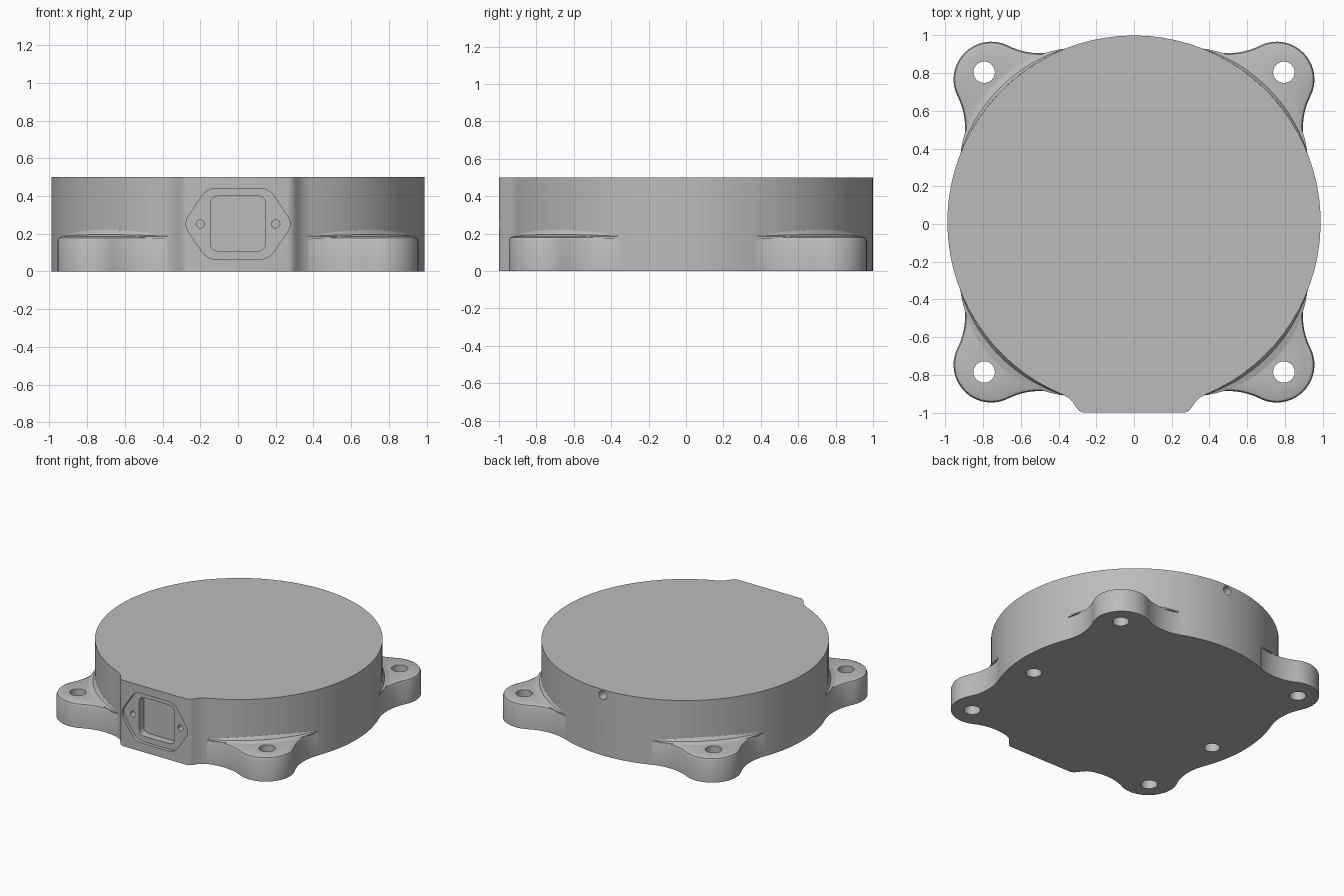
import bpy, bmesh
from math import sin, cos, acos, atan2, radians, pi, hypot
from mathutils import Vector

cube = bpy.data.objects.get("Cube")
if cube:
    bpy.data.objects.remove(cube, do_unlink=True)

metal = bpy.data.materials.new("grey_metal")
metal.use_nodes = True
COLOUR = (0.5, 0.5, 0.5, 1)
metal.diffuse_color = COLOUR
metal.node_tree.nodes["Principled BSDF"].inputs["Base Color"].default_value = COLOUR

CY = 0.01        # centre of the round housing
R = 0.99         # housing radius
HEIGHT = 0.5
FLANGE = 0.185   # ear height


def finish(name, bm):
    bmesh.ops.recalc_face_normals(bm, faces=bm.faces)
    mesh = bpy.data.meshes.new(name)
    bm.to_mesh(mesh)
    bm.free()
    mesh.materials.append(metal)
    ob = bpy.data.objects.new(name, mesh)
    bpy.context.collection.objects.link(ob)
    return ob


def prism(name, points, low, high, axis="z", bevel=0):
    """Extrude a 2D outline along z, or along y for outlines in x and z."""
    place = (lambda p, t: (p[0], p[1], t)) if axis == "z" else (lambda p, t: (p[0], t, p[1]))
    bm = bmesh.new()
    bottom = [bm.verts.new(place(p, low)) for p in points]
    top = [bm.verts.new(place(p, high)) for p in points]
    bm.faces.new(bottom)
    cap = bm.faces.new(top)
    n = len(points)
    for i in range(n):
        j = (i + 1) % n
        bm.faces.new((bottom[i], bottom[j], top[j], top[i]))
    bmesh.ops.recalc_face_normals(bm, faces=bm.faces)
    if bevel:
        bmesh.ops.bevel(bm, geom=list(cap.edges), offset=bevel, segments=2,
                        profile=0.5, affect="EDGES")
    return finish(name, bm)


def arc(cx, cy, r, start, end, steps):
    return [(cx + r * cos(start + (end - start) * i / steps),
             cy + r * sin(start + (end - start) * i / steps)) for i in range(steps + 1)]


def circle(cx, cy, r, n=24):
    return arc(cx, cy, r, 0, 2 * pi * (n - 1) / n, n - 1)


def rounded(points, r, steps=4):
    """Round each corner of a polygon with a short curve."""
    result = []
    for i, p in enumerate(points):
        p = Vector(p)
        a = p + (Vector(points[i - 1]) - p).normalized() * r
        b = p + (Vector(points[(i + 1) % len(points)]) - p).normalized() * r
        for k in range(steps + 1):
            t = k / steps
            result.append(tuple(a * (1 - t) ** 2 + p * 2 * t * (1 - t) + b * t * t))
    return result


def cut(ob, cutter):
    mod = ob.modifiers.new("cut", "BOOLEAN")
    mod.operation = "DIFFERENCE"
    mod.solver = "EXACT"
    mod.object = cutter
    bpy.context.view_layer.objects.active = ob
    bpy.ops.object.modifier_apply(modifier=mod.name)
    bpy.data.objects.remove(cutter, do_unlink=True)


def smooth(ob):
    bpy.ops.object.select_all(action="DESELECT")
    ob.select_set(True)
    bpy.context.view_layer.objects.active = ob
    bpy.ops.object.shade_smooth_by_angle(angle=radians(30))


# Round housing with a flat boss on the front
side = [(0.35, -0.92), (0.325, -0.945), (0.305, -0.975), (0.29, -0.991), (0.27, -1)]
gap = acos(0.38 / R)
outline = arc(0, CY, R, -gap, pi + gap, 72)
outline += [(-x, y) for x, y in side] + side[::-1]
housing = prism("housing", outline, 0, HEIGHT)

# Socket on the front: plate recess, inner recess, screw holes
plate = [(-0.29, 0.252), (-0.165, 0.44), (0.165, 0.44),
         (0.29, 0.252), (0.165, 0.065), (-0.165, 0.065)]
cut(housing, prism("plate_cutter", rounded(plate, 0.05), -1.1, -0.975, "y"))
opening = [(-0.147, 0.108), (-0.147, 0.4), (0.147, 0.4), (0.147, 0.108)]
cut(housing, prism("opening_cutter", rounded(opening, 0.045), -1.1, -0.92, "y"))
for s in (-1, 1):
    cut(housing, prism("screw_cutter", circle(s * 0.2, 0.252, 0.022, 16), -1.1, -0.92, "y"))
    # Blind hole in the underside
    cut(housing, prism("base_cutter", circle(s * 0.8, -0.12, 0.055), -0.1, 0.12))
# Small hole at the back
cut(housing, prism("back_cutter", circle(0, 0.457, 0.033, 20), 0.9, 1.1, "y"))
smooth(housing)

# Mounting ears: round tip blended into the housing by two concave arcs
TIP, TIP_R, BLEND, SPREAD = 0.757, 0.2, 0.377, radians(23.6)


def ear_outline(diagonal):
    tx, ty = TIP * 2 ** 0.5 * cos(diagonal), TIP * 2 ** 0.5 * sin(diagonal)
    ends = []
    for s in (-1, 1):
        a = diagonal + s * SPREAD
        bx, by = (R + BLEND) * cos(a), (R + BLEND) * sin(a)
        to_tip = atan2(ty - by, tx - bx)
        inward = a + pi
        turn = (to_tip - inward + pi) % (2 * pi) - pi
        blend = arc(bx, by, BLEND, inward, inward + turn, 10)
        ends.append((blend, to_tip + pi))
    first, last = ends[0][1], ends[1][1]
    sweep = (last - first) % (2 * pi)
    tip = arc(tx, ty, TIP_R, first, first + sweep, 20)
    points = ends[0][0] + tip[1:-1] + ends[1][0][::-1]
    # close the outline inside the housing
    points += [(0.85 * cos(diagonal + s * SPREAD), 0.85 * sin(diagonal + s * SPREAD))
               for s in (1, -1)]
    return [(x, y + CY) for x, y in points]


def wall_fillet(name, diagonal, steps=24):
    """Curved blend between the ear top and the housing wall."""
    bm = bmesh.new()
    rows = []
    for i in range(steps + 1):
        t = 2 * i / steps - 1
        a = diagonal + t * SPREAD * 0.97
        w = 0.05 * (1 - t * t) + 0.002
        h = 0.6 * w + 0.004
        profile = [(R - 0.03, FLANGE - 0.01), (R + w, FLANGE - 0.01), (R + w, FLANGE),
                   (R + 0.3 * w, FLANGE + 0.3 * h), (R, FLANGE + h), (R - 0.03, FLANGE + h)]
        rows.append([bm.verts.new((r * cos(a), CY + r * sin(a), z)) for r, z in profile])
    for p, q in zip(rows, rows[1:]):
        for k in range(len(p)):
            j = (k + 1) % len(p)
            bm.faces.new((p[k], p[j], q[j], q[k]))
    bm.faces.new(rows[0])
    bm.faces.new(rows[-1])
    smooth(finish(name, bm))


corners = {"back_left": 45, "back_right": 135, "front_right": 225, "front_left": 315}
for label, degrees in corners.items():
    diagonal = radians(degrees)
    ear = prism(label + "_ear", ear_outline(diagonal), 0, FLANGE, bevel=0.022)
    reach = hypot(0.795, 0.795)
    hole = circle(reach * cos(diagonal), CY + reach * sin(diagonal), 0.057)
    cut(ear, prism("bolt_cutter", hole, -0.1, 0.4))
    smooth(ear)
    wall_fillet(label + "_fillet", diagonal)
